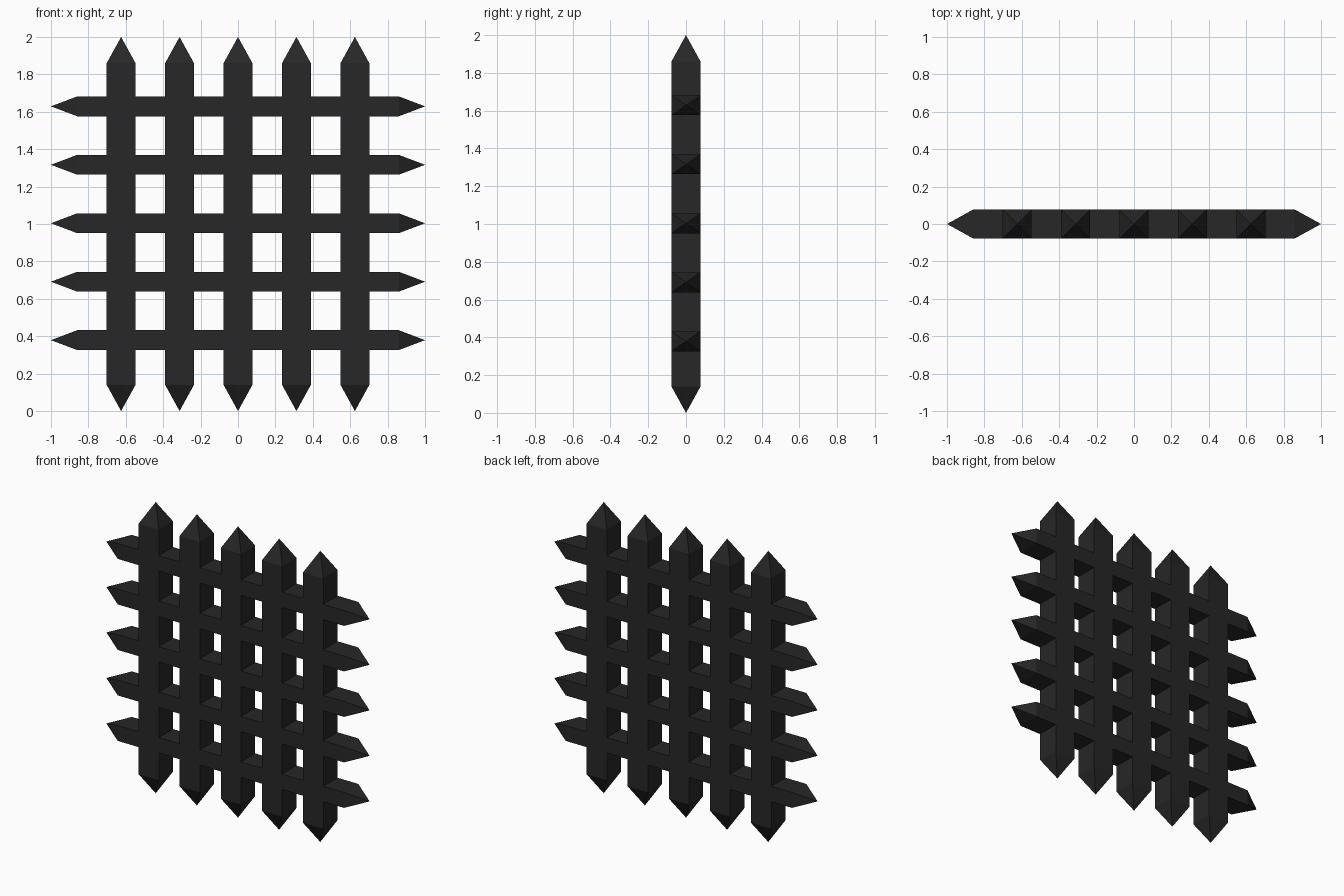
import bpy, bmesh
from mathutils import Matrix

if "Cube" in bpy.data.objects:
    bpy.data.objects.remove(bpy.data.objects["Cube"])

iron = bpy.data.materials.new("dark_iron")
iron.diffuse_color = (0.02, 0.02, 0.02, 1)
iron.use_nodes = True
iron.node_tree.nodes["Principled BSDF"].inputs["Base Color"].default_value = iron.diffuse_color

HALF, SHOULDER, DEPTH = 1.0, 0.86, 0.077
SPACING = 0.3125


def spiked_bar(name, half_width, location, horizontal=False):
    """Square bar along z with a four-sided point at both ends."""
    bm = bmesh.new()
    bmesh.ops.create_cube(bm, size=2)
    bmesh.ops.scale(bm, vec=(half_width, DEPTH, SHOULDER), verts=bm.verts)
    ends = [f for f in bm.faces if abs(f.normal.z) > 0.9]
    for f in ends:
        tip = f.normal.z * HALF
        v = bmesh.ops.poke(bm, faces=[f])["verts"][0]
        v.co = (0, 0, tip)
    if horizontal:
        bm.transform(Matrix.Rotation(1.5707963, 4, 'Y'))
    mesh = bpy.data.meshes.new(name)
    bm.to_mesh(mesh)
    bm.free()
    mesh.materials.append(iron)
    ob = bpy.data.objects.new(name, mesh)
    ob.location = location
    bpy.context.collection.objects.link(ob)


# Five upright bars crossed by five slimmer, flush rails
for i in range(5):
    offset = (i - 2) * SPACING
    spiked_bar(f"upright_bar_{i + 1}", 0.077, (offset, 0, 1))
    spiked_bar(f"cross_bar_{i + 1}", 0.053, (0, 0, 1.004 + offset), True)
